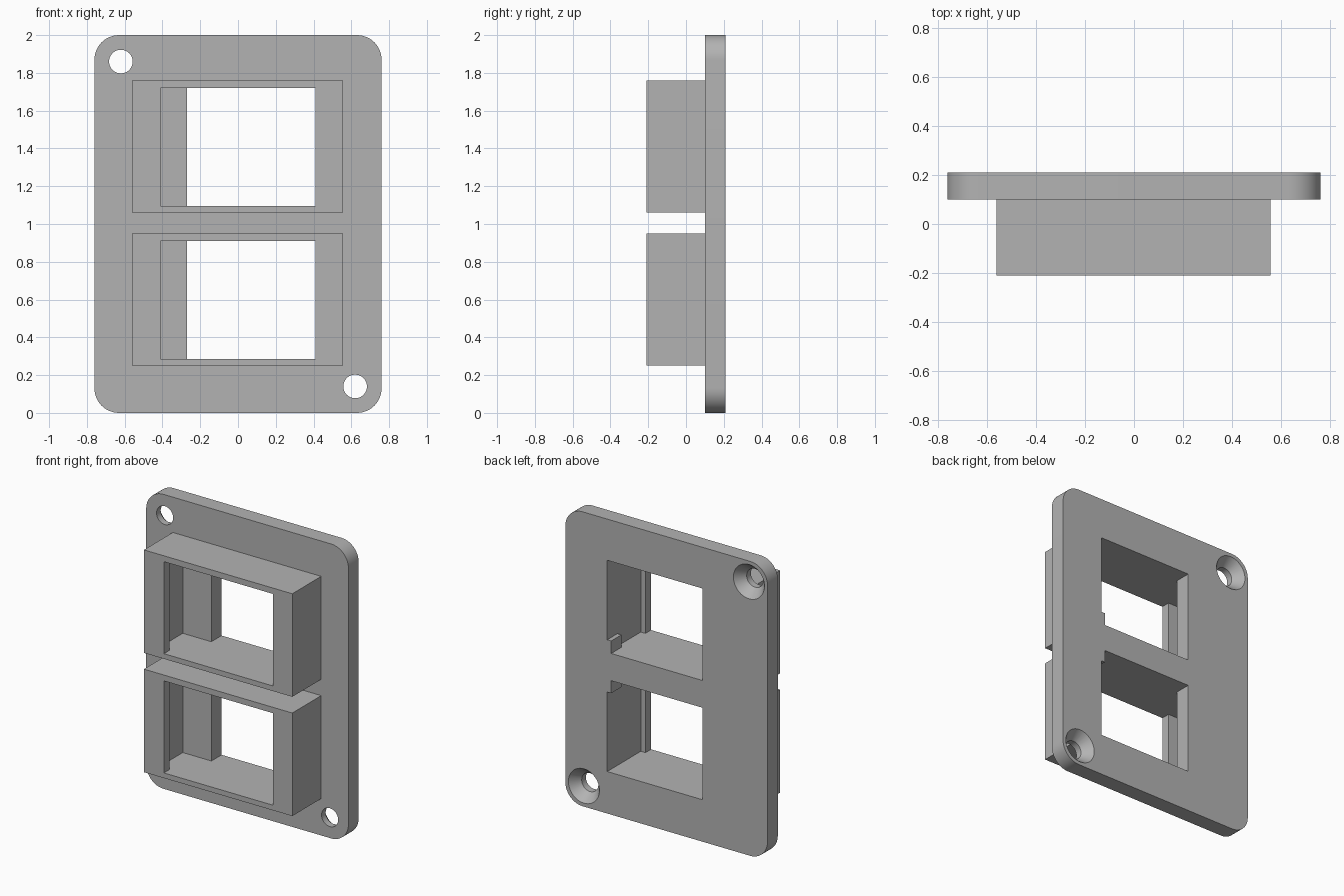
import bpy, bmesh, math
from mathutils import Matrix

cube = bpy.data.objects.get("Cube")
if cube:
    bpy.data.objects.remove(cube, do_unlink=True)

grey = bpy.data.materials.new("plain grey")
grey.use_nodes = True
grey.diffuse_color = (0.45, 0.45, 0.45, 1)
grey.node_tree.nodes["Principled BSDF"].inputs["Base Color"].default_value = grey.diffuse_color

FRONT, LIP, PLATE, BACK = -0.21, -0.15, 0.1, 0.21   # depth levels
OPEN_H = 0.625                                      # height of each opening
PAST = 0.05                                         # cutter overshoot


def finish(name, bm):
    bmesh.ops.recalc_face_normals(bm, faces=bm.faces)
    mesh = bpy.data.meshes.new(name)
    bm.to_mesh(mesh)
    bm.free()
    mesh.materials.append(grey)
    obj = bpy.data.objects.new(name, mesh)
    bpy.context.collection.objects.link(obj)
    return obj


def box(name, x0, x1, y0, y1, z0, z1, radius=0):
    """Box between two corners, with optional rounding of the edges along y."""
    bm = bmesh.new()
    bmesh.ops.create_cube(bm, size=1)
    for v in bm.verts:
        v.co.x = x1 if v.co.x > 0 else x0
        v.co.y = y1 if v.co.y > 0 else y0
        v.co.z = z1 if v.co.z > 0 else z0
    if radius:
        edges = [e for e in bm.edges if abs(e.verts[0].co.y - e.verts[1].co.y) > 0.01]
        bmesh.ops.bevel(bm, geom=edges, offset=radius, segments=12, profile=0.5, affect='EDGES')
    return finish(name, bm)


def cone(name, x, z, y0, y1, r0, r1):
    """Round cutter along y, radius r0 at y0 and r1 at y1."""
    bm = bmesh.new()
    place = Matrix.Translation((x, (y0 + y1) / 2, z)) @ Matrix.Rotation(-math.pi / 2, 4, 'X')
    bmesh.ops.create_cone(bm, cap_ends=True, segments=48, radius1=r0, radius2=r1,
                          depth=y1 - y0, matrix=place)
    return finish(name, bm)


def cut(target, *cutters):
    bpy.ops.object.select_all(action='DESELECT')
    bpy.context.view_layer.objects.active = target
    target.select_set(True)
    for cutter in cutters:
        cutter.hide_render = True
        mod = target.modifiers.new("cut", 'BOOLEAN')
        mod.operation, mod.solver, mod.object = 'DIFFERENCE', 'EXACT', cutter
        bpy.ops.object.modifier_apply(modifier=mod.name)
        bpy.data.objects.remove(cutter, do_unlink=True)


# Rounded mounting plate
plate = box("mounting_plate", -0.76, 0.76, PLATE, BACK, 0, 2, radius=0.13)

# Countersunk screw holes in opposite corners
for x, z in ((-0.62, 1.86), (0.62, 0.14)):
    cut(plate,
        cone("screw_hole", x, z, PLATE - PAST, BACK + PAST, 0.0625, 0.0625),
        cone("countersink", x, z, 0.145, BACK + 0.01, 0.0625, 0.125))

# Two hollow socket housings, each with a notch tab by the middle bar
for label, z, tab_at_top in (("lower", 0.285, True), ("upper", 1.095, False)):
    top = z + OPEN_H
    cut(plate, box("plate_opening", -0.27, 0.445, PLATE - PAST, BACK + PAST, z, top))
    housing = box(label + "_housing", -0.56, 0.555, FRONT, PLATE, z - 0.035, top + 0.04)
    cut(housing,
        box("front_opening", -0.41, 0.41, FRONT - PAST, PLATE + PAST, z, top),
        box("cavity", -0.485, 0.445, LIP, PLATE + PAST, z, top))
    tab_z = top - 0.085 if tab_at_top else z
    box(label + "_tab", 0.415, 0.445, PLATE, BACK, tab_z, tab_z + 0.085)

# Smooth round surfaces, crisp edges
bpy.ops.object.select_all(action='DESELECT')
for name in ("mounting_plate", "lower_housing", "upper_housing"):
    obj = bpy.data.objects[name]
    obj.select_set(True)
    bpy.context.view_layer.objects.active = obj
bpy.ops.object.shade_smooth_by_angle(angle=math.radians(30))
